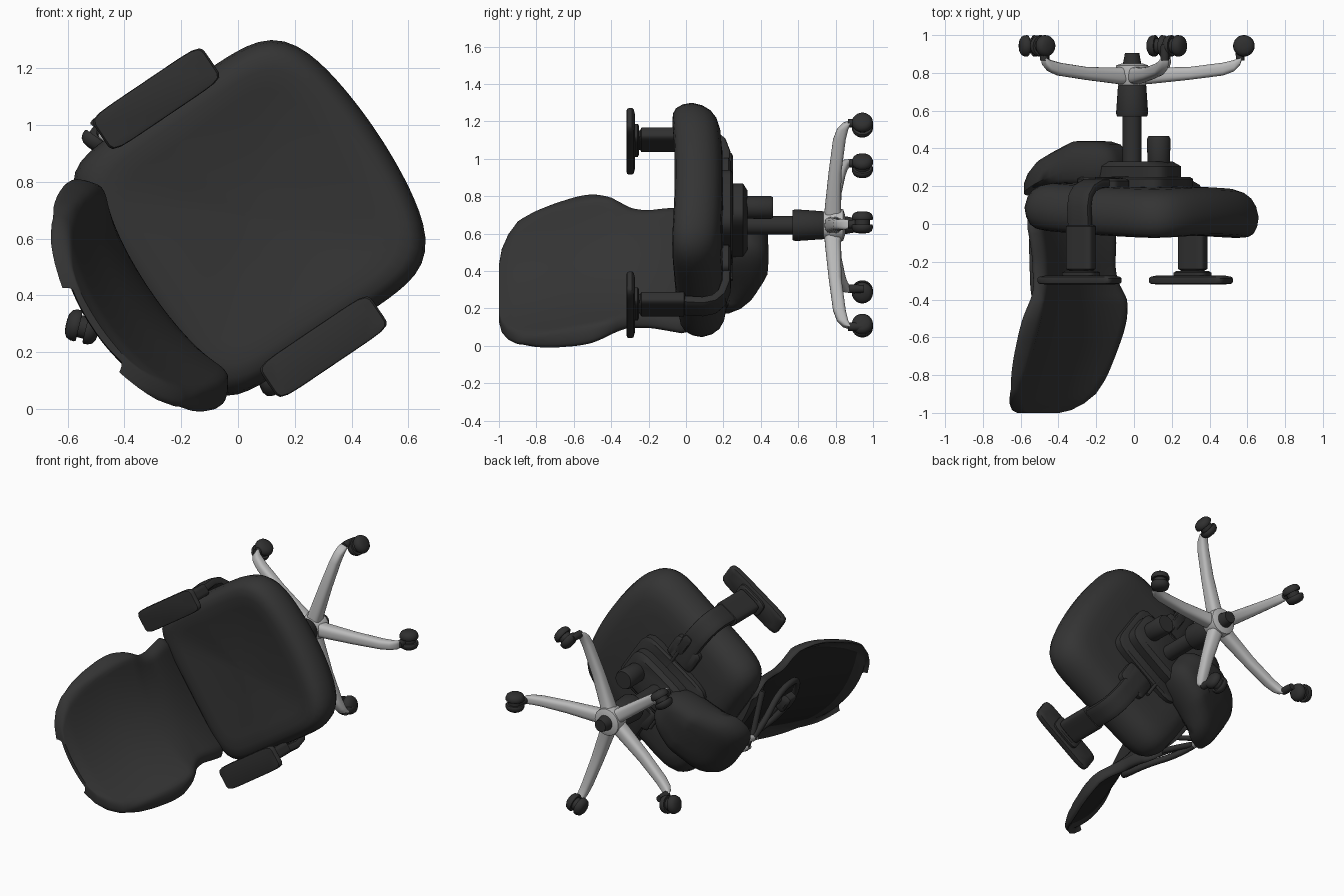
import bpy, bmesh, math
from mathutils import Matrix, Vector

if "Cube" in bpy.data.objects:
    bpy.data.objects.remove(bpy.data.objects["Cube"])

# Chair space: x = chair forward, y = chair left, z = chair up.
# The chair lies on its side in the world: chair up = world -y, forward tilted 34 degrees.
A = math.radians(34)
c, s = math.cos(A), math.sin(A)
CHAIR = Matrix(((c, -s, 0, -0.01), (0, 0, -1, 0), (s, c, 0, 0.645), (0, 0, 0, 1)))


def material(name, r, g, b):
    m = bpy.data.materials.new(name)
    m.diffuse_color = (r, g, b, 1)
    m.use_nodes = True
    m.node_tree.nodes["Principled BSDF"].inputs["Base Color"].default_value = m.diffuse_color
    return m


FABRIC = material("charcoal_fabric", .034, .034, .034)
PLASTIC = material("black_plastic", .029, .029, .029)
MESH = material("dark_back_panel", .016, .016, .016)
METAL = material("polished_metal", .5, .5, .5)


def place(name, me, mat, angle=40):
    for m in (mat if isinstance(mat, list) else [mat]):
        me.materials.append(m)
    for p in me.polygons:
        p.use_smooth = True
    me.set_sharp_from_angle(angle=math.radians(angle))
    ob = bpy.data.objects.new(name, me)
    bpy.context.collection.objects.link(ob)
    ob.matrix_world = CHAIR
    return ob


def loft(name, rings, mat, T=Matrix(), angle=40):
    """Skin a list of closed rings and cap both ends."""
    bm = bmesh.new()
    vs = [[bm.verts.new(T @ Vector(p)) for p in r] for r in rings]
    n = len(rings[0])
    for a, b in zip(vs, vs[1:]):
        for i in range(n):
            j = (i + 1) % n
            bm.faces.new((a[i], a[j], b[j], b[i]))
    bm.faces.new(vs[0])
    bm.faces.new(vs[-1])
    bmesh.ops.recalc_face_normals(bm, faces=bm.faces)
    me = bpy.data.meshes.new(name)
    bm.to_mesh(me)
    bm.free()
    return place(name, me, mat, angle)


def oval(a, b, n, count):
    """Superellipse outline; n = 2 round, larger = boxier."""
    pts = []
    for i in range(count):
        t = 2 * math.pi * (i + .5) / count
        x, y = math.cos(t), math.sin(t)
        k = (abs(x) ** n + abs(y) ** n) ** (-1 / n)
        pts.append((a * x * k, b * y * k))
    return pts


def slab(name, cx, cy, a, b, profile, mat, n=6, count=48, warp=None, T=Matrix(), angle=40):
    """Stack scaled outlines: profile = (scale, height) pairs."""
    out = oval(a, b, n, count)
    rings = []
    for k, z in profile:
        ring = [(cx + x * k, cy + y * k, z) for x, y in out]
        rings.append([warp(*p) for p in ring] if warp else ring)
    return loft(name, rings, mat, T, angle)


def box(name, cx, cy, a, b, z0, z1, mat, n=7, e=.012):
    k = 1 - e / min(a, b)
    return slab(name, cx, cy, a, b, [(k, z0), (1, z0 + e), (1, z1 - e), (k, z1)], mat, n)


def tube(name, pts, r, mat):
    cu = bpy.data.curves.new(name, 'CURVE')
    cu.dimensions = '3D'
    cu.bevel_depth, cu.bevel_resolution, cu.use_fill_caps = r, 4, True
    sp = cu.splines.new('NURBS')
    sp.points.add(len(pts) - 1)
    for p, q in zip(sp.points, pts):
        p.co = (*q, 1)
    sp.order_u, sp.use_endpoint_u, sp.resolution_u = 3, True, 6
    tmp = bpy.data.objects.new(name, cu)
    bpy.context.collection.objects.link(tmp)
    me = bpy.data.meshes.new_from_object(tmp.evaluated_get(bpy.context.evaluated_depsgraph_get()))
    bpy.data.objects.remove(tmp)
    me.materials.clear()
    return place(name, me, mat)


def lerp(table, u):
    for (u0, v0), (u1, v1) in zip(table, table[1:]):
        if u <= u1:
            t = max(0, (u - u0) / (u1 - u0))
            return v0 + (v1 - v0) * t
    return table[-1][1]


# Seat cushion: boxy outline, bulged front, dished top, waterfall front edge
def seat_warp(x, y, z):
    mid = 1 - (y / .51) ** 2
    front = max(0, x / .5)
    return (x + .07 * mid * front, y, z + .07 * x - .03 * mid * front)


slab("seat", .05, -.003, .475, .513,
     [(.03, -.2), (.6, -.2), (.76, -.197), (.86, -.182), (.93, -.155), (.975, -.115), (1, -.06), (.985, -.01),
      (.95, .028), (.9, .048), (.82, .056), (.7, .048), (.4, .022), (.03, .012)],
     FABRIC, n=6.5, count=96, warp=seat_warp, angle=80)

# Backrest: thin curved shell with lumbar bulge, waist, forward wings and recessed rear panel
WIDTH = [(-.05, .33), (-.03, .37), (.02, .4), (.1, .39), (.2, .373), (.3, .38), (.36, .412), (.42, .447),
         (.5, .475), (.58, .477), (.7, .46), (.8, .435), (.9, .39), (.95, .335), (.985, .265), (1, .18)]
DEPTH = [(-.05, -.44), (.1, -.41), (.25, -.4), (.4, -.42), (.55, -.46), (.75, -.53), (1, -.61)]
SHIFT = -.02
levels = [-.05 + .95 * i / 38 for i in range(39)] + [.925, .95, .968, .985, .994, 1]
rings = []
for u in levels:
    w = sum(lerp(WIDTH, u + d) for d in (-.02, 0, .02)) / 3 if .05 < u < .85 else lerp(WIDTH, u)
    f0 = sum(lerp(DEPTH, u + d) for d in (-.06, -.03, 0, .03, .06)) / 5
    thick = .028 * min(1, .45 + (1 - u) * 10)
    ring = []
    for i in range(72):
        t = 2 * math.pi * (i + .5) / 72
        cy, sy = math.cos(t), math.sin(t)
        y = w * math.copysign(abs(cy) ** .8, cy)
        d = thick * math.copysign(abs(sy) ** .45, sy)
        if d < 0 and abs(y) < .84 * w and .12 < u < .92:
            d = -.012
        wrap = .1 * (min(abs(y), .4) / .4) ** 2 * min(1, max(.6, u / .4))
        wrap -= .04 * max(0, (abs(y) / w - .82) / .18) ** 2
        ring.append((f0 + wrap + d, y + SHIFT, u))
    rings.append(ring)
back = loft("backrest", rings, [FABRIC, MESH], angle=60)
for p in back.data.polygons:
    u, y = p.center.z, p.center.y - SHIFT
    if p.normal.x < -.7 and abs(y) < .83 * lerp(WIDTH, u) and .13 < u < .91:
        p.material_index = 1

# Back support: metal struts and two nested frame loops close behind the back
for q in (1, -1):
    side = "left" if q > 0 else "right"
    tube("back_strut_" + side, [(-.46, q * .07, -.3), (-.55, q * .06, -.22), (-.57, q * .045, 0)], .02, METAL)
    tube("back_loop_outer_" + side, [(-.57, q * .04, -.03), (-.55, q * .13, .04), (-.47, q * .24, .2),
                                     (-.45, q * .26, .4), (-.48, q * .12, .47), (-.485, 0, .48)], .02, PLASTIC)
    tube("back_loop_inner_" + side, [(-.57, q * .03, -.03), (-.52, q * .06, .1), (-.475, q * .12, .25),
                                     (-.46, q * .1, .37), (-.465, 0, .38)], .016, PLASTIC)
    tube("back_foot_" + side, [(-.57, q * .03, -.03), (-.49, q * .15, .02), (-.42, q * .28, .06)], .018, PLASTIC)
box("lumbar_bracket", -.5, .1, .03, .06, .31, .4, PLASTIC, n=4)

# Tilt mechanism under the seat
box("under_plate", .02, 0, .27, .2, -.25, -.18, PLASTIC)
box("mechanism_housing", .04, 0, .22, .13, -.33, -.22, PLASTIC, n=5, e=.025)
slab("tension_knob", .17, 0, 1, 1, [(.05, -.3), (.06, -.33), (.062, -.45), (.055, -.465)], PLASTIC, n=2)


def cover_warp(x, y, z):
    lift = max(0, (-x - .3) / .3)
    taper = .55 + .45 * min(1, max(0, (-.04 - x) / .42))
    return (x, y * taper, z + .14 * lift if z < -.28 else z + .02 * lift)


slab("rear_cover", -.33, 0, .27, .23,
     [(.3, -.44), (.6, -.437), (.8, -.42), (.93, -.385), (1, -.34), (1, -.29), (.95, -.24), (.85, -.21)],
     PLASTIC, n=4, warp=cover_warp, angle=70)
tube("height_lever", [(.06, .1, -.24), (.06, .2, -.24), (.06, .28, -.24)], .011, PLASTIC)
box("lever_paddle", .06, .34, .03, .075, -.25, -.225, PLASTIC, n=4, e=.006)
tube("tilt_lever", [(-.08, -.1, -.24), (-.08, -.2, -.24), (-.08, -.3, -.24)], .011, PLASTIC)

# Armrests: pad, sleeve, bent upright and mount, mirrored
ARM = [(.527, .28), (.527, .12), (.54, -.02), (.545, -.09), (.53, -.15), (.49, -.19), (.42, -.213), (.22, -.22)]
for q in (1, -1):
    side = "left" if q > 0 else "right"
    slab("arm_pad_" + side, .02, q * .527, .235, .073,
         [(.8, .272), (.97, .28), (1, .288), (1, .307), (.97, .316), (.85, .319)], PLASTIC, n=8)
    rings = []
    for i, (y, z) in enumerate(ARM):
        p0, p1 = ARM[max(0, i - 1)], ARM[min(len(ARM) - 1, i + 1)]
        d = Vector((p1[0] - p0[0], p1[1] - p0[1])).normalized()
        rings.append([(.03 + a, q * (y - d.y * b), z + d.x * b) for a, b in oval(.068, .026, 5, 24)])
    loft("arm_upright_" + side, rings, PLASTIC)
    box("arm_sleeve_" + side, .03, q * .53, .08, .037, 0, .25, PLASTIC, n=5)
    box("arm_plate_" + side, .03, q * .527, .1, .055, .25, .28, PLASTIC, n=5, e=.008)
    box("arm_mount_" + side, .03, q * .28, .1, .08, -.24, -.18, PLASTIC)

# Gas column, metal hub and bottom cap
slab("column_rod", 0, 0, 1, 1, [(.05, -.58), (.05, -.3)], PLASTIC, n=2)
slab("column_sleeve", 0, 0, 1, 1, [(.07, -.74), (.075, -.73), (.085, -.585), (.08, -.57)], PLASTIC, n=2)
slab("base_hub", 0, 0, 1, 1, [(.055, -.85), (.085, -.84), (.09, -.8), (.075, -.74), (.07, -.73)], METAL, n=2)
slab("base_cap", 0, 0, 1, 1, [(.038, -.905), (.05, -.84)], PLASTIC, n=2)

# Five metal legs with twin-wheel casters, each swivelled a little differently
SECTIONS = [(.03, -.79, .045, .05), (.1, -.785, .042, .043), (.3, -.797, .036, .034), (.48, -.82, .03, .034),
            (.54, -.838, .028, .03), (.57, -.86, .026, .022), (.58, -.88, .02, .012)]
SWIVEL = [(.01, .01, 0), (.05, -.02, 50), (0, -.02, 0), (-.07, -.01, 40), (-.045, .015, 0)]
for k, (dx, dz, yaw) in enumerate(SWIVEL):
    ang = math.radians(72 * k + .5) - A
    R = Matrix.Rotation(ang, 4, 'Z')
    rings = [[(r, a, z + b) for a, b in oval(w, h, 3, 24)] for r, z, w, h in SECTIONS]
    loft(f"base_leg_{k + 1}", rings, METAL, R)
    slab(f"caster_stem_{k + 1}", .572, 0, 1, 1, [(.02, -.95), (.024, -.9), (.022, -.865)], PLASTIC, n=2,
         count=20, T=R)
    off = Vector((dx * c + dz * s, -dx * s + dz * c, 0))
    hub = (Matrix.Translation(R @ Vector((.582, 0, -.943)) + off)
           @ Matrix.Rotation(ang + math.radians(yaw), 4, 'Z'))
    slab(f"caster_hood_{k + 1}", 0, 0, 1, 1, [(.04, -.016), (.04, .016)], PLASTIC, n=2, count=24,
         T=hub @ Matrix.Rotation(math.pi / 2, 4, 'X'))
    for q in (1, -1):
        slab(f"caster_wheel_{k + 1}_{'a' if q > 0 else 'b'}", 0, 0, 1, 1,
             [(.03, .012), (.053, .012), (.057, .018), (.056, .032), (.05, .046), (.035, .056), (.012, .059)],
             PLASTIC, n=2, count=28, T=hub @ Matrix.Rotation(q * math.pi / 2, 4, 'X'))
